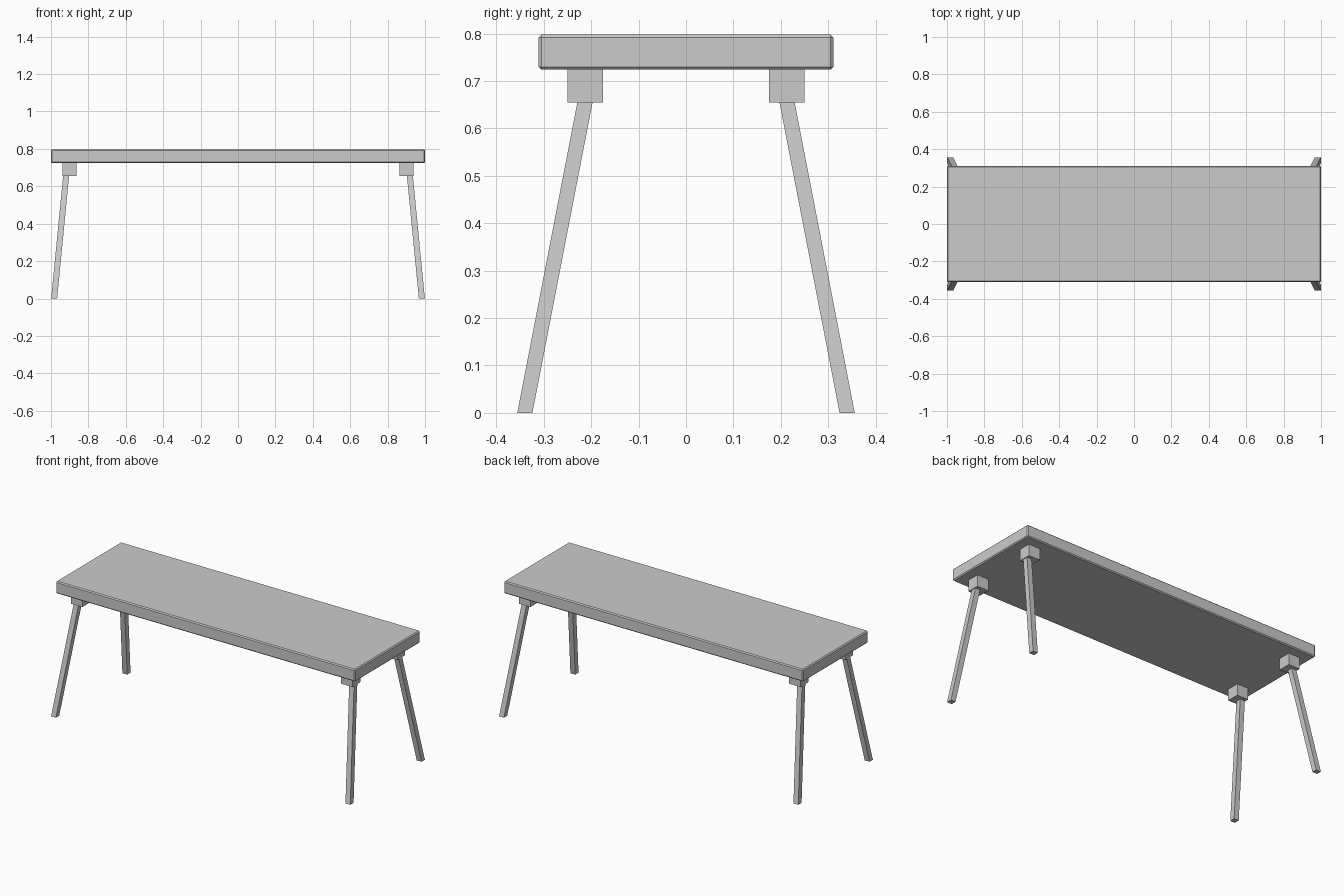
import bpy, bmesh

if "Cube" in bpy.data.objects:
    bpy.data.objects.remove(bpy.data.objects["Cube"])


def loft_box(name, bottom, top):
    """Box between two level rectangles given as (cx, cy, z, half_x, half_y)."""
    bm = bmesh.new()
    bmesh.ops.create_cube(bm, size=2)
    for v in bm.verts:
        cx, cy, z, hx, hy = top if v.co.z > 0 else bottom
        v.co = (cx + v.co.x * hx, cy + v.co.y * hy, z)
    mesh = bpy.data.meshes.new(name)
    bm.to_mesh(mesh)
    bm.free()
    obj = bpy.data.objects.new(name, mesh)
    bpy.context.collection.objects.link(obj)
    return obj


# Table top with chamfered edges
top = loft_box("table_top", (0, 0, 0.724, 1.0, 0.311), (0, 0, 0.798, 1.0, 0.311))
bevel = top.modifiers.new("chamfer", "BEVEL")
bevel.width = 0.006
bevel.segments = 1

# Mounting blocks and splayed legs at the four corners
for sx, side in ((-1, "left"), (1, "right")):
    for sy, end in ((-1, "front"), (1, "back")):
        bx, by = sx * 0.902, sy * 0.213
        loft_box(f"{end}_{side}_block",
                 (bx, by, 0.655, 0.0375, 0.0375),
                 (bx, by, 0.724, 0.0375, 0.0375))
        loft_box(f"{end}_{side}_leg",
                 (sx * 0.983, sy * 0.340, 0.0, 0.016, 0.016),
                 (sx * 0.919, sy * 0.213, 0.656, 0.016, 0.016))
